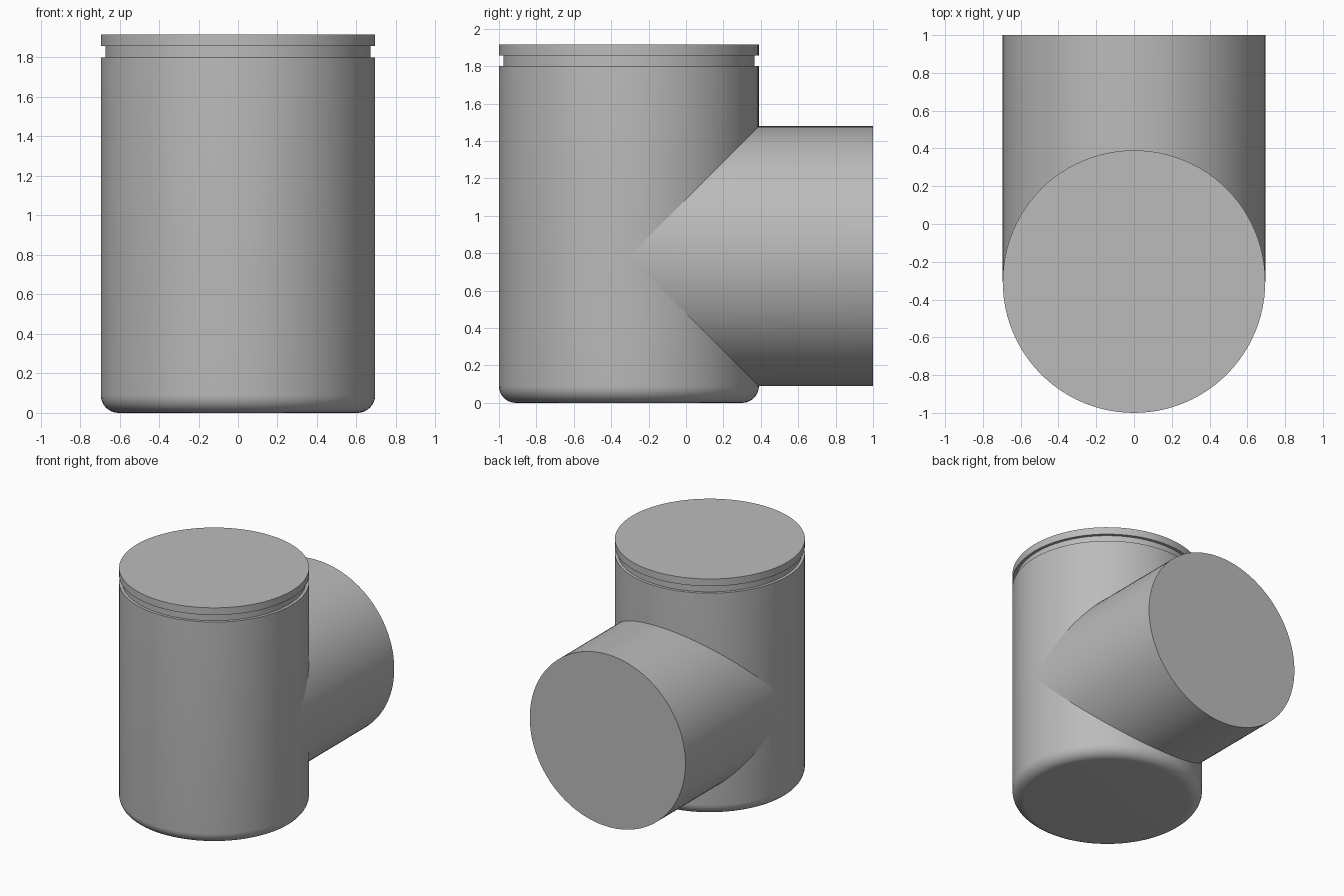
import bpy, bmesh
from math import sin, cos, pi

cube = bpy.data.objects.get("Cube")
if cube:
    bpy.data.objects.remove(cube, do_unlink=True)

R = 0.695        # shared radius of both cylinders
YC = -0.305      # axis of the upright body
ZC = 0.785       # axis of the side branch
SEG = 96

grey = bpy.data.materials.new("plain grey")
grey.use_nodes = True
colour = (0.5, 0.5, 0.5, 1)
grey.diffuse_color = colour
grey.node_tree.nodes["Principled BSDF"].inputs["Base Color"].default_value = colour


def skin_rings(name, rings):
    """Join rings of points with quads and cap both ends."""
    bm = bmesh.new()
    loops = [[bm.verts.new(p) for p in ring] for ring in rings]
    for a, b in zip(loops, loops[1:]):
        for i in range(SEG):
            j = (i + 1) % SEG
            bm.faces.new((a[i], a[j], b[j], b[i]))
    bm.faces.new(loops[0])
    bm.faces.new(loops[-1])
    bmesh.ops.recalc_face_normals(bm, faces=bm.faces)
    mesh = bpy.data.meshes.new(name)
    bm.to_mesh(mesh)
    bm.free()
    mesh.materials.append(grey)
    obj = bpy.data.objects.new(name, mesh)
    bpy.context.collection.objects.link(obj)
    bpy.ops.object.select_all(action='DESELECT')
    obj.select_set(True)
    bpy.context.view_layer.objects.active = obj
    bpy.ops.object.shade_smooth_by_angle(angle=pi / 6)
    return obj


angles = [2 * pi * i / SEG for i in range(SEG)]

# Upright body: rounded foot, straight wall, groove and lip
FILLET = 0.09
profile = [(R - FILLET + FILLET * sin(t), FILLET - FILLET * cos(t))
           for t in (k * pi / 16 for k in range(9))]
profile += [(R, 1.80), (0.672, 1.80), (0.672, 1.857), (R, 1.857), (R, 1.915)]
skin_rings("upright_body",
           [[(r * cos(a), YC + r * sin(a), z) for a in angles] for r, z in profile])

# Side branch: equal radius, mitred where it meets the body, closed at the back
seam = [(R * cos(a), YC + R * abs(sin(a)), ZC + R * sin(a)) for a in angles]
end = [(x, 1.0, z) for x, y, z in seam]
branch = skin_rings("side_branch", [seam, end])

# The mitred end lies inside the body, so its cap is not needed
bm = bmesh.new()
bm.from_mesh(branch.data)
caps = [f for f in bm.faces if len(f.verts) > 4 and min(v.co.y for v in f.verts) < 0.9]
bmesh.ops.delete(bm, geom=caps, context='FACES_ONLY')
bm.to_mesh(branch.data)
bm.free()
